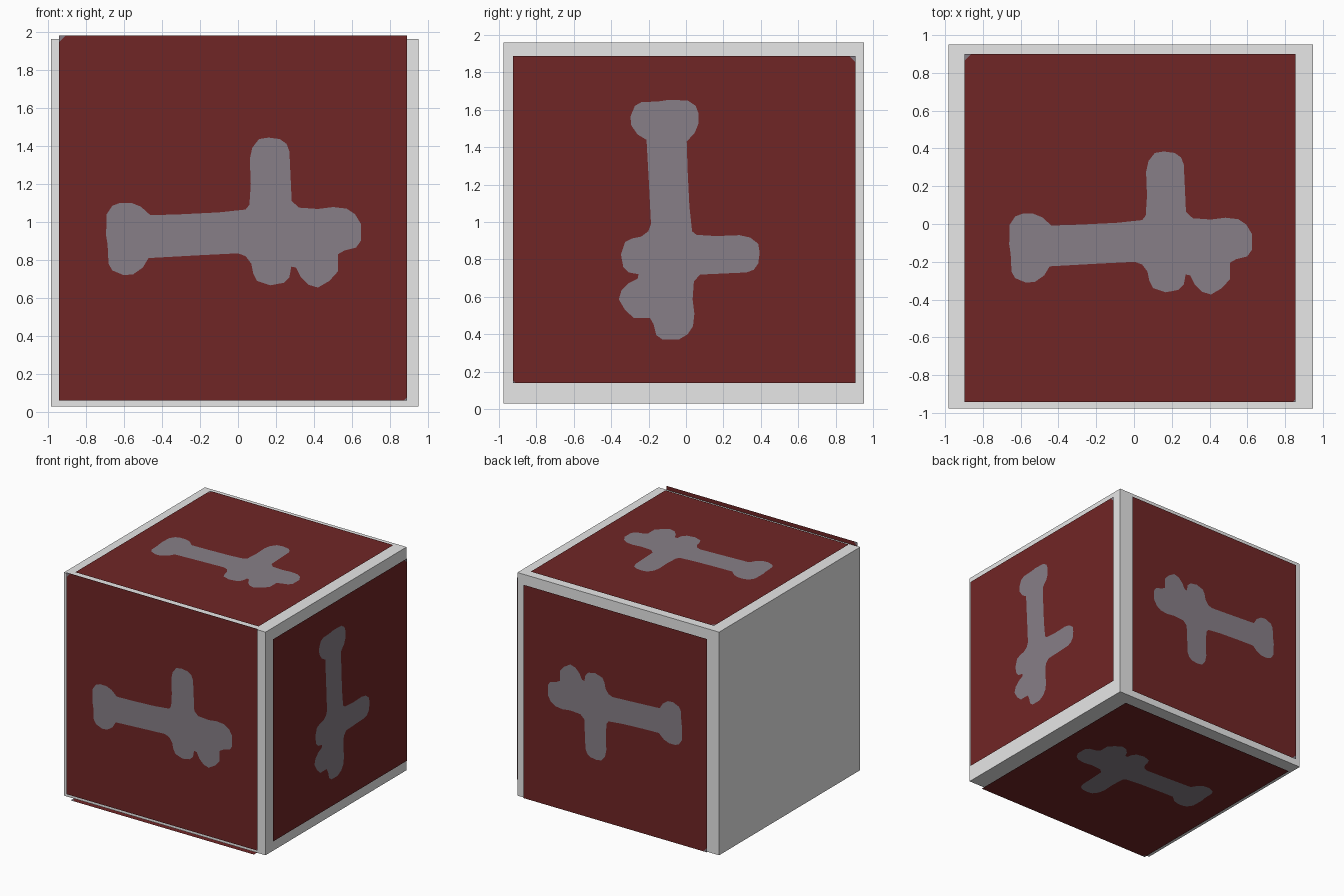
import bpy, bmesh
from mathutils import Vector, Matrix

if "Cube" in bpy.data.objects:
    bpy.data.objects.remove(bpy.data.objects["Cube"])


def material(name, color):
    m = bpy.data.materials.new(name)
    m.diffuse_color = (*color, 1)
    m.use_nodes = True
    m.node_tree.nodes["Principled BSDF"].inputs["Base Color"].default_value = m.diffuse_color
    return m


GREY = material("light grey", (0.8, 0.8, 0.8))
RED = material("dark red", (0.163, 0.019, 0.019))
MAUVE = material("grey mauve", (0.245, 0.212, 0.245))

# Outline of the painted silhouette, measured on the front panel
SHAPE = [(-.69, 1.04), (-.66, 1.085), (-.62, 1.10), (-.56, 1.10), (-.51, 1.08),
         (-.46, 1.035), (-.3, 1.04), (-.1, 1.05), (.04, 1.065), (.06, 1.09),
         (.067, 1.2), (.062, 1.33), (.075, 1.39), (.11, 1.435), (.16, 1.443),
         (.22, 1.435), (.255, 1.41), (.27, 1.37), (.282, 1.11), (.32, 1.075),
         (.42, 1.068), (.5, 1.078), (.57, 1.07), (.615, 1.04), (.645, .99),
         (.645, .90), (.62, .865), (.56, .85), (.525, .83), (.525, .74),
         (.48, .69), (.42, .655), (.37, .67), (.33, .71), (.305, .76),
         (.28, .765), (.27, .71), (.24, .68), (.17, .667), (.1, .69),
         (.08, .73), (.07, .78), (.04, .82), (0, .835), (-.2, .825),
         (-.47, .81), (-.5, .76), (-.55, .725), (-.6, .72), (-.66, .745),
         (-.68, .78), (-.685, .88), (-.693, .93)]
FRONT_W, FRONT_H = 1.826, 1.917


def panel(name, origin, u, v, w, h):
    """Flat painted sheet: origin is the lower left corner, u and v its axes."""
    u, v = Vector(u), Vector(v)
    bm = bmesh.new()

    def ring(points):
        return [bm.verts.new((x, y, 0)) for x, y in points]

    def loop_edges(vs):
        return [bm.edges.new((a, b)) for a, b in zip(vs, vs[1:] + vs[:1])]

    # sheet outline with two nicked corners, around the silhouette
    big, small = 0.036, 0.014
    outer = ring([(0, 0), (w - small, 0), (w, small), (w, h), (big, h), (0, h - big)])
    inner = ring([((x + .939) / FRONT_W * w, (z - .063) / FRONT_H * h) for x, z in SHAPE])
    edges = loop_edges(outer) + loop_edges(inner)
    bmesh.ops.triangle_fill(bm, edges=edges, use_beauty=True, normal=(0, 0, 1))

    # silhouette and nicked corners in the second colour
    corner_a, corner_b = ring([(0, h), (w, 0)])
    fills = [bm.faces.new(inner),
             bm.faces.new((outer[4], corner_a, outer[5])),
             bm.faces.new((outer[1], corner_b, outer[2]))]
    for f in fills:
        f.material_index = 1
    bmesh.ops.triangulate(bm, faces=fills)
    bm.normal_update()
    for f in bm.faces:
        if f.normal.z < 0:
            f.normal_flip()

    n = u.cross(v)
    m = Matrix((u, v, n)).transposed().to_4x4()
    m.translation = Vector(origin)
    bm.transform(m)
    me = bpy.data.meshes.new(name)
    bm.to_mesh(me)
    bm.free()
    me.materials.append(RED)
    me.materials.append(MAUVE)
    bpy.context.collection.objects.link(bpy.data.objects.new(name, me))


# Plain box body
bpy.ops.mesh.primitive_cube_add(size=1, location=(-.018, -.0125, .995))
box = bpy.context.object
box.name = "box_body"
box.scale = (1.93, 1.928, 1.93)
box.data.materials.append(GREY)

# Painted sheets hovering just off five sides (left side is bare)
panel("front_panel", (-.939, -1.0, .063), (1, 0, 0), (0, 0, 1), 1.826, 1.917)
panel("right_panel", (.983, -.925, 1.888), (0, 0, -1), (0, 1, 0), 1.749, 1.832)
panel("top_panel", (-.897, -.942, 1.972), (1, 0, 0), (0, 1, 0), 1.753, 1.842)
panel("back_panel", (-.90, 1.0, 1.897), (1, 0, 0), (0, 0, -1), 1.755, 1.845)
panel("bottom_panel", (-.925, .88, 0), (1, 0, 0), (0, -1, 0), 1.752, 1.845)
